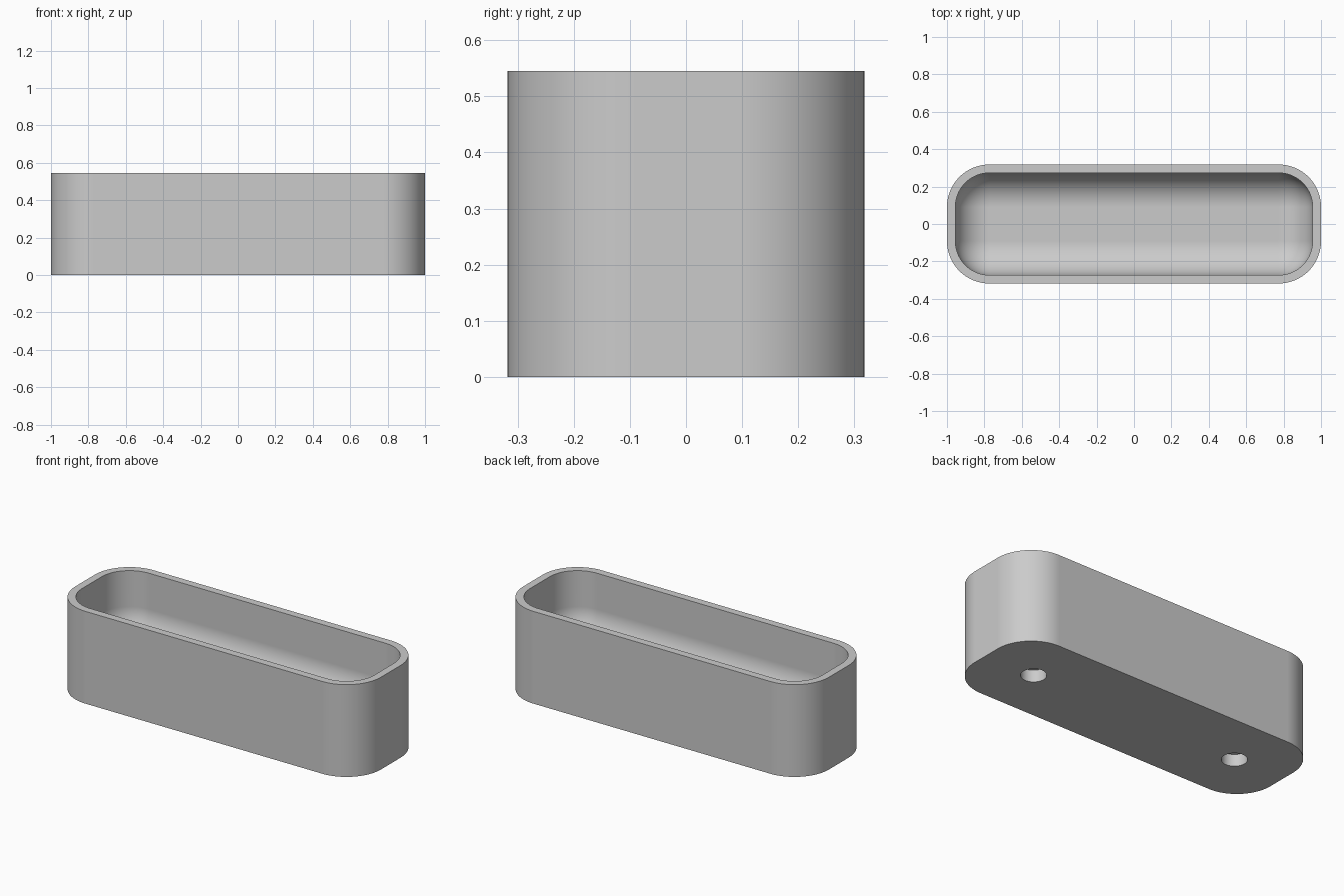
import bpy, bmesh
from math import sin, cos, pi, radians

cube = bpy.data.objects.get("Cube")
if cube:
    bpy.data.objects.remove(cube, do_unlink=True)

# Main sizes
HALF_X, HALF_Y, HEIGHT = 1.0, 0.318, 0.545
CORNER, WALL, FLOOR = 0.227, 0.045, 0.15
FILLET = CORNER - WALL
HOLE_X, HOLE_R, HOLE_DEPTH = 0.68, 0.068, 0.07
SEGMENTS = 32

grey = bpy.data.materials.new("Plain grey")
grey.use_nodes = True
colour = (0.6, 0.6, 0.6, 1)
grey.diffuse_color = colour
grey.node_tree.nodes["Principled BSDF"].inputs["Base Color"].default_value = colour


def rounded_ring(bm, inset, z):
    """Rounded rectangle, shrunk inwards by inset."""
    radius = CORNER - inset
    verts = []
    for quarter, (sx, sy) in enumerate([(1, 1), (-1, 1), (-1, -1), (1, -1)]):
        for i in range(SEGMENTS + 1):
            a = (quarter + i / SEGMENTS) * pi / 2
            verts.append(bm.verts.new((sx * (HALF_X - CORNER) + radius * cos(a),
                                       sy * (HALF_Y - CORNER) + radius * sin(a), z)))
    return verts


def build_tray():
    # Profile as (inset, height): outside wall, rim, inside wall, floor fillet
    profile = [(0, 0), (0, HEIGHT), (WALL, HEIGHT)]
    for i in range(SEGMENTS + 1):
        a = i / SEGMENTS * pi / 2
        profile.append((WALL + FILLET * (1 - cos(a)), FLOOR + FILLET * (1 - sin(a))))
    bm = bmesh.new()
    rings = [rounded_ring(bm, inset, z) for inset, z in profile]
    for low, high in zip(rings, rings[1:]):
        for i in range(len(low)):
            j = (i + 1) % len(low)
            bm.faces.new((low[i], low[j], high[j], high[i]))
    bm.faces.new(rings[0])
    bm.faces.new(rings[-1])
    bmesh.ops.remove_doubles(bm, verts=bm.verts, dist=1e-5)
    bmesh.ops.recalc_face_normals(bm, faces=bm.faces)
    mesh = bpy.data.meshes.new("tray")
    bm.to_mesh(mesh)
    bm.free()
    mesh.materials.append(grey)
    tray = bpy.data.objects.new("tray", mesh)
    bpy.context.collection.objects.link(tray)
    return tray


tray = build_tray()

# Two blind round holes in the underside
for side in (-1, 1):
    bpy.ops.mesh.primitive_cylinder_add(vertices=64, radius=HOLE_R, depth=2 * HOLE_DEPTH,
                                        location=(side * HOLE_X, 0, 0))
    cutter = bpy.context.object
    cutter.name = "hole_cutter"
    cutter.hide_render = True
    cutter.data.materials.append(grey)
    cut = tray.modifiers.new("hole", 'BOOLEAN')
    cut.operation = 'DIFFERENCE'
    cut.solver = 'EXACT'
    cut.object = cutter
    bpy.ops.object.select_all(action='DESELECT')
    bpy.context.view_layer.objects.active = tray
    tray.select_set(True)
    bpy.ops.object.modifier_apply(modifier=cut.name)
    bpy.data.objects.remove(cutter, do_unlink=True)

# Smooth corners, evenly shaded flat walls
bpy.ops.object.shade_smooth_by_angle(angle=radians(30))
weighted = tray.modifiers.new("flat walls", 'WEIGHTED_NORMAL')
weighted.keep_sharp = True
